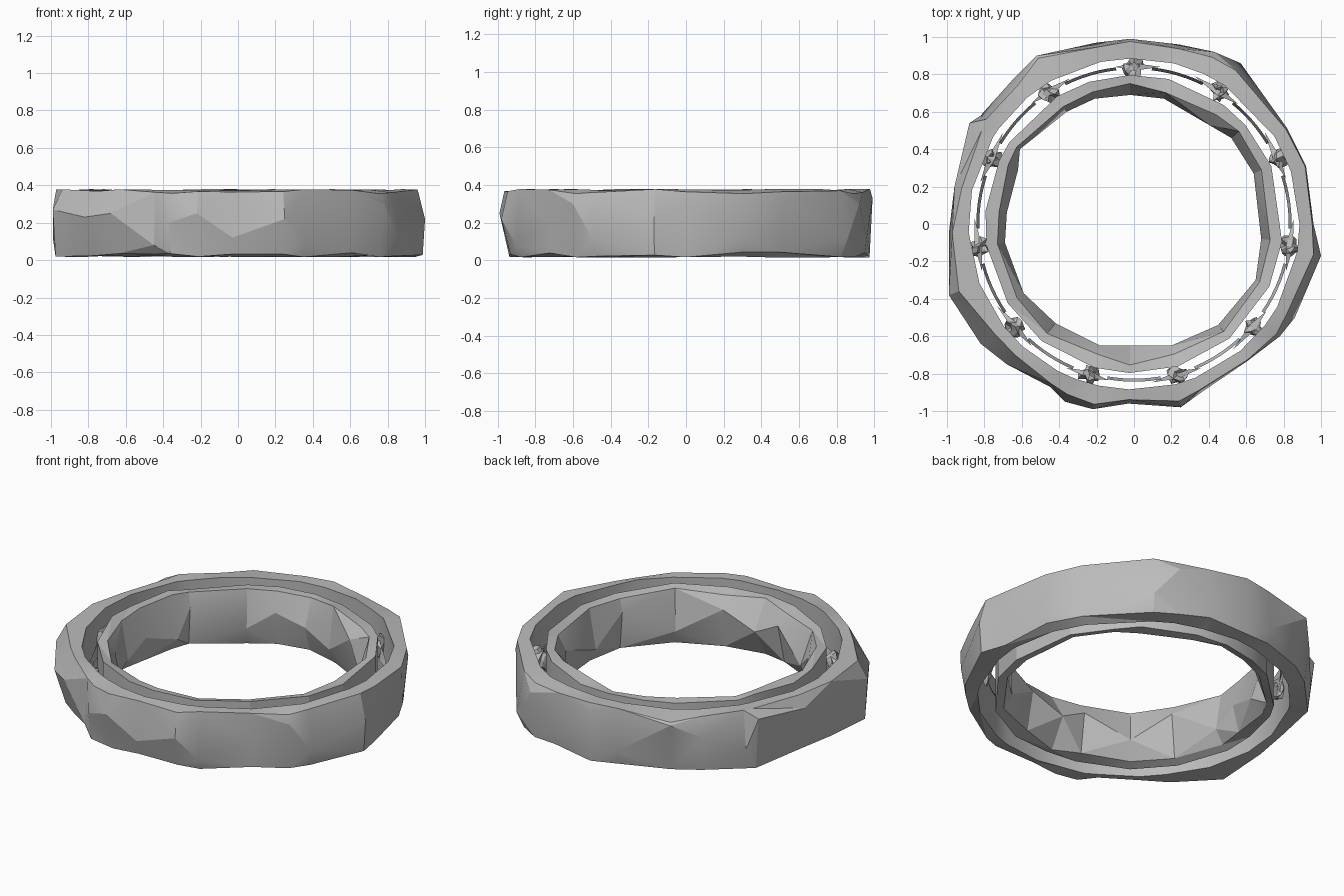
import bpy, bmesh, math, random
from mathutils import Vector

random.seed(7)
cube = bpy.data.objects.get("Cube")
if cube:
    bpy.data.objects.remove(cube, do_unlink=True)

steel = bpy.data.materials.new("grey_steel")
steel.use_nodes = True
GREY = (0.5, 0.5, 0.5, 1)
steel.diffuse_color = GREY
steel.node_tree.nodes["Principled BSDF"].inputs["Base Color"].default_value = GREY

LOW, HIGH = 0.015, 0.38
ROLLERS = 11
STEP = 2 * math.pi / ROLLERS


def finish(name, bm, angle=20):
    bmesh.ops.recalc_face_normals(bm, faces=bm.faces)
    mesh = bpy.data.meshes.new(name)
    bm.to_mesh(mesh)
    bm.free()
    mesh.materials.append(steel)
    obj = bpy.data.objects.new(name, mesh)
    bpy.context.collection.objects.link(obj)
    bpy.ops.object.select_all(action="DESELECT")
    obj.select_set(True)
    bpy.context.view_layer.objects.active = obj
    bpy.ops.object.shade_smooth_by_angle(angle=math.radians(angle))
    return obj


def polar(radius, angle, z):
    return Vector((radius * math.cos(angle), radius * math.sin(angle), z))


def loft(bm, columns):
    """Join a closed loop of closed cross-sections."""
    verts = [[bm.verts.new(p) for p in column] for column in columns]
    for a, b in zip(verts, verts[1:] + verts[:1]):
        for i in range(len(a)):
            j = (i + 1) % len(a)
            bm.faces.new((a[i], b[i], b[j], a[j]))
    bmesh.ops.triangulate(bm, faces=bm.faces, quad_method="BEAUTY")


def chipped_race(name, ridge, rim, wall, slope, wall_drop, rim_drop):
    """Ring with a plain wall at the gap and a chipped ridge on its other side."""
    def drop(depth):
        return random.uniform(0, depth)

    columns = []
    for x, y, z in ridge:
        angle, radius = math.atan2(y, x), math.hypot(x, y) / 100
        low_rim, high_rim = [radius + (rim - radius) * random.uniform(*slope)
                             for _ in range(2)]
        columns.append([polar(wall, angle, LOW + drop(wall_drop)),
                        polar(low_rim, angle, LOW + drop(rim_drop)),
                        polar(radius, angle, z / 100),
                        polar(high_rim, angle, HIGH - drop(rim_drop)),
                        polar(wall, angle, HIGH - drop(wall_drop))])
    bm = bmesh.new()
    loft(bm, columns)
    return finish(name, bm)


# Ridge points in hundredths: x, y, height
OUTER = [(96, 0, 30), (100, -17, 22), (86, -50, 12), (78, -60, 30), (61, -73, 20),
         (36, -90, 8), (25, -98, 22), (-3, -96, 12), (-22, -99, 25), (-37, -95, 20),
         (-45, -87, 8), (-68, -75, 25), (-82, -64, 23), (-99, -38, 27), (-99, -5, 12),
         (-96, 20, 30), (-88, 54, 34), (-82, 58, 15), (-65, 77, 25), (-52, 90, 34),
         (-20, 97, 12), (-2, 99, 33), (24, 96, 12), (43, 92, 30), (57, 86, 12),
         (82, 51, 32), (92, 31, 12)]
INNER = [(68, -8, 12), (65, -30, 28), (45, -54, 12), (20, -65, 28), (-2, -65, 20),
         (-18, -65, 28), (-42, -53, 14), (-59, -37, 30), (-69, -10, 12), (-68, 6, 20),
         (-62, 29, 12), (-61, 40, 28), (-36, 60, 14), (-21, 67, 25), (-2, 69, 20),
         (16, 67, 12), (40, 53, 30), (52, 46, 14), (64, 27, 26)]

chipped_race("outer_ring", OUTER, 0.925, 0.885, (0.1, 0.8), 0.01, 0.03)
chipped_race("inner_ring", INNER, 0.755, 0.797, (0.5, 1), 0.02, 0.03)

# Crumpled rollers spaced around the gap, each with two thin side shards
for n in range(ROLLERS):
    angle = math.pi / 2 + STEP * n
    bm = bmesh.new()
    bmesh.ops.create_icosphere(bm, subdivisions=2, radius=0.058)
    for v in bm.verts:
        v.co *= random.uniform(0.45, 1.2)
        v.co.z *= 1.6
    for side in (-1, 1):
        tip = random.uniform(0.1, 0.16) * side
        shard = [bm.verts.new(p) for p in ((0.02, 0, 0.06), (-0.02, 0, 0.06),
                                           (0, 0, -0.06), (0, tip, 0.02))]
        for i in range(3):
            bm.faces.new((shard[i], shard[(i + 1) % 3], shard[3]))
    roller = finish(f"roller_{n + 1}", bm)
    roller.location = polar(0.84, angle, 0.2)
    roller.rotation_euler.z = angle

# Thin broken cage strips between the rollers
for n in range(ROLLERS):
    start = math.pi / 2 + STEP * (n + 0.2)
    bm = bmesh.new()
    previous = None
    for i in range(7):
        angle = start + STEP * 0.1 * i
        half = 0.01 + 0.03 * abs(i - 3) / 3
        pair = [bm.verts.new(polar(0.835 + s * 0.008, angle, 0.2 + s * half))
                for s in (-1, 1)]
        if previous:
            bm.faces.new((previous[0], pair[0], pair[1], previous[1]))
        previous = pair
    finish(f"cage_strip_{n + 1}", bm)
